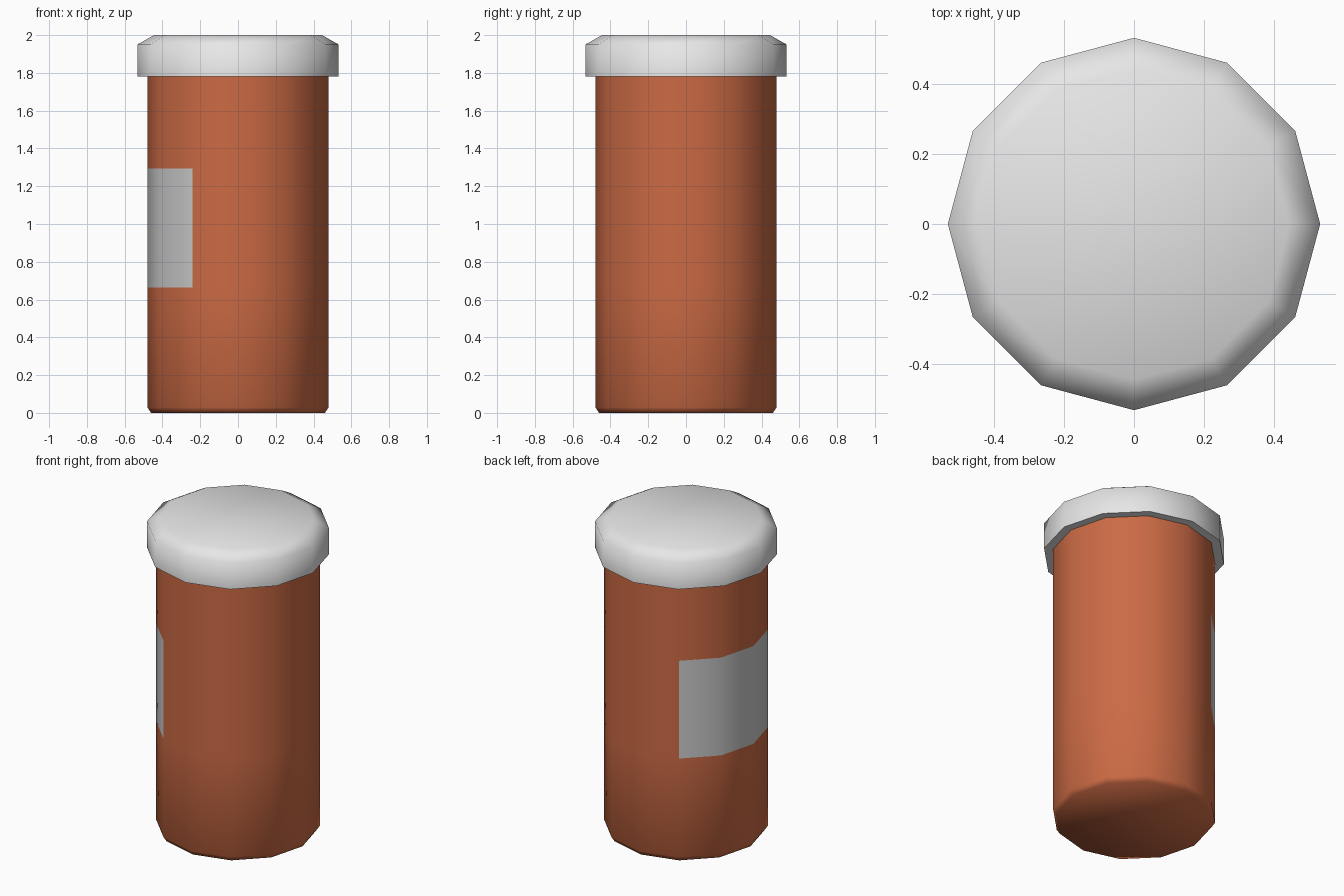
import bpy, bmesh, math

if "Cube" in bpy.data.objects:
    bpy.data.objects.remove(bpy.data.objects["Cube"])

SIDES = 12


def material(name, rgb):
    m = bpy.data.materials.new(name)
    m.diffuse_color = (*rgb, 1)
    m.use_nodes = True
    m.node_tree.nodes["Principled BSDF"].inputs["Base Color"].default_value = m.diffuse_color
    return m


orange = material("amber_orange", (0.60, 0.145, 0.058))
white = material("cap_white", (0.80, 0.80, 0.80))
grey = material("label_grey", (0.59, 0.59, 0.59))


def lathe(name, profile, mats):
    """Closed 12-sided solid from (radius, height) rings."""
    bm = bmesh.new()
    rings = []
    for r, z in profile:
        angles = [2 * math.pi * i / SIDES for i in range(SIDES)]
        rings.append([bm.verts.new((r * math.cos(a), r * math.sin(a), z)) for a in angles])
    for low, high in zip(rings, rings[1:]):
        for i in range(SIDES):
            j = (i + 1) % SIDES
            bm.faces.new((low[i], low[j], high[j], high[i]))
    bm.faces.new(rings[0][::-1])
    bm.faces.new(rings[-1])
    mesh = bpy.data.meshes.new(name)
    bm.to_mesh(mesh)
    bm.free()
    obj = bpy.data.objects.new(name, mesh)
    bpy.context.collection.objects.link(obj)
    for m in mats:
        mesh.materials.append(m)
    bpy.ops.object.select_all(action='DESELECT')
    obj.select_set(True)
    bpy.context.view_layer.objects.active = obj
    bpy.ops.object.shade_smooth_by_angle(angle=math.radians(70))
    return obj


# Bottle body with a small bevel at the foot
body = lathe("bottle_body", [(0.46, 0), (0.48, 0.03), (0.48, 0.665),
                             (0.48, 1.295), (0.48, 1.79)], [orange, grey])

# Label: the four faces around -x in the middle band
for f in body.data.polygons:
    c = f.center
    if 0.7 < c.z < 1.25 and c.x < -0.25:
        f.material_index = 1

# Overhanging cap with a chamfered top
lathe("cap", [(0.533, 1.78), (0.533, 1.95), (0.445, 2.0)], [white])
